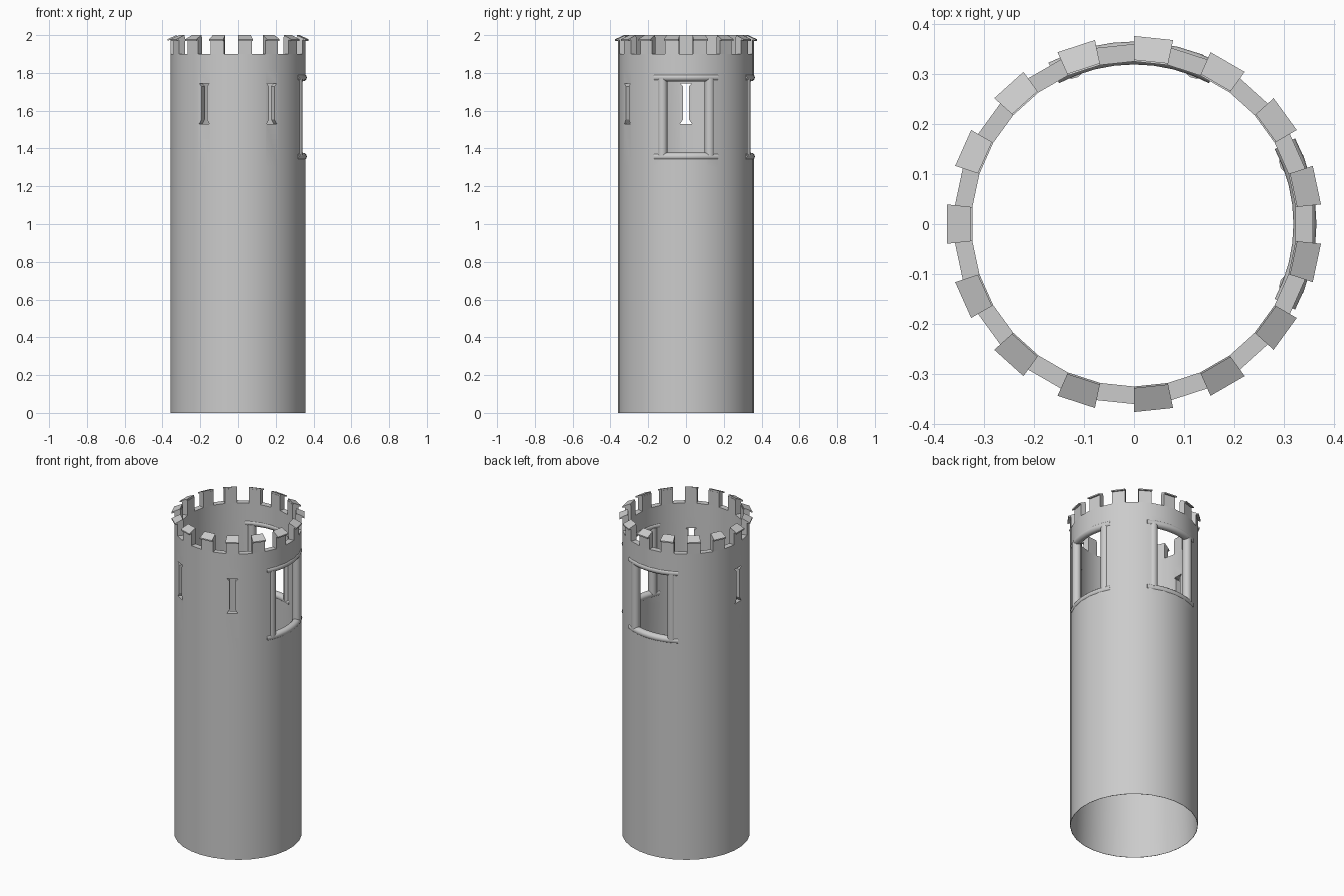
import bpy, bmesh, math
from mathutils import Matrix, Vector

cube = bpy.data.objects.get("Cube")
if cube:
    bpy.data.objects.remove(cube, do_unlink=True)

SIDES = 30
STEP = math.tau / SIDES
OUTER, INNER = 0.36, 0.325
WINDOWS = (0, 90)
SLITS = (180, 240, 300)

stone = bpy.data.materials.new("grey_stone")
stone.use_nodes = True
stone.diffuse_color = (0.6, 0.6, 0.6, 1)
stone.node_tree.nodes["Principled BSDF"].inputs["Base Color"].default_value = (0.6, 0.6, 0.6, 1)


def polar(r, a, z):
    return Vector((r * math.cos(a), r * math.sin(a), z))


def finish(bm, name, smooth=None):
    bmesh.ops.recalc_face_normals(bm, faces=bm.faces)
    mesh = bpy.data.meshes.new(name)
    bm.to_mesh(mesh)
    bm.free()
    mesh.materials.append(stone)
    obj = bpy.data.objects.new(name, mesh)
    bpy.context.collection.objects.link(obj)
    if smooth:
        shade(obj, smooth)
    return obj


def shade(obj, angle):
    bpy.ops.object.select_all(action='DESELECT')
    obj.select_set(True)
    bpy.context.view_layer.objects.active = obj
    bpy.ops.object.shade_smooth_by_angle(angle=math.radians(angle))


def sweep(bm, profile, angles, closed=False):
    """Carry a closed (radius, z) profile round the tower axis."""
    rings = [[bm.verts.new(polar(r, a, z)) for r, z in profile] for a in angles]
    n = len(profile)
    pairs = list(zip(rings, rings[1:]))
    if closed:
        pairs.append((rings[-1], rings[0]))
    else:
        bm.faces.new(rings[0])
        bm.faces.new(rings[-1])
    for one, two in pairs:
        for i in range(n):
            j = (i + 1) % n
            bm.faces.new((one[i], one[j], two[j], two[i]))


def cut(target, outline, degrees):
    """Cut a (sideways, z) outline through one side of the wall."""
    bm = bmesh.new()
    near, far = ([bm.verts.new((x, y, z)) for y, z in outline] for x in (0.2, 0.5))
    bm.faces.new(near)
    bm.faces.new(far)
    for i in range(len(outline)):
        j = (i + 1) % len(outline)
        bm.faces.new((near[i], near[j], far[j], far[i]))
    bm.transform(Matrix.Rotation(math.radians(degrees), 4, 'Z'))
    cutter = finish(bm, "opening_cutter")
    cutter.hide_render = True
    bpy.context.view_layer.objects.active = target
    mod = target.modifiers.new("opening", 'BOOLEAN')
    mod.operation = 'DIFFERENCE'
    mod.solver = 'EXACT'
    mod.object = cutter
    bpy.ops.object.modifier_apply(modifier=mod.name)
    bpy.data.objects.remove(cutter, do_unlink=True)


# Hollow round wall, thinning to an edge at the open base
bm = bmesh.new()
wall = [(OUTER, 0), (OUTER, 1.3), (OUTER, 1.82), (OUTER, 1.9),
        (INNER, 1.9), (INNER, 1.82), (INNER, 1.3), (OUTER - 0.002, 0)]
sweep(bm, wall, [STEP * (i + 0.5) for i in range(SIDES)], closed=True)
tower = finish(bm, "tower_wall")

# Window openings and arrow slits with flared ends
for d in WINDOWS:
    cut(tower, [(-0.125, 1.355), (0.125, 1.355), (0.125, 1.777), (-0.125, 1.777)], d)
half = [(0.031, 1.53), (0.016, 1.553), (0.016, 1.728), (0.031, 1.745)]
for d in SLITS:
    cut(tower, half + [(-y, z) for y, z in reversed(half)], d)
shade(tower, 30)

# Battlements: upright blocks with outward-sloping cap stones
blocks, caps = bmesh.new(), bmesh.new()
for i in range(0, SIDES, 2):
    mid = math.pi + i * STEP
    sweep(blocks, [(INNER, 1.9), (OUTER, 1.9), (OUTER, 1.978), (INNER, 1.99)],
          (mid - STEP / 2, mid + STEP / 2))
    sweep(caps, [(INNER + 0.003, 1.985), (0.376, 1.97), (0.376, 1.978), (INNER + 0.003, 2.0)],
          (mid - STEP / 2, mid + STEP / 2))
finish(blocks, "battlement_blocks")
finish(caps, "battlement_caps")

# Window surrounds: curved rails above and below, round posts at the sides
for name, d in zip(("side", "back"), WINDOWS):
    centre = math.radians(d)
    rails = bmesh.new()
    for z in (1.357, 1.776):
        ring = [(0.342 + 0.023 * math.cos(k * math.tau / 12),
                 z + 0.021 * math.sin(k * math.tau / 12)) for k in range(12)]
        sweep(rails, ring, [centre + math.radians(28) * (k / 4 - 1) for k in range(9)])
    finish(rails, name + "_window_rails", 40)
    posts = bmesh.new()
    for side in (-1, 1):
        at = polar(0.34, centre + side * math.radians(21.5), 1.566)
        bmesh.ops.create_cone(posts, cap_ends=True, segments=12, radius1=0.026,
                              radius2=0.026, depth=0.41, matrix=Matrix.Translation(at))
    finish(posts, name + "_window_posts", 40)
